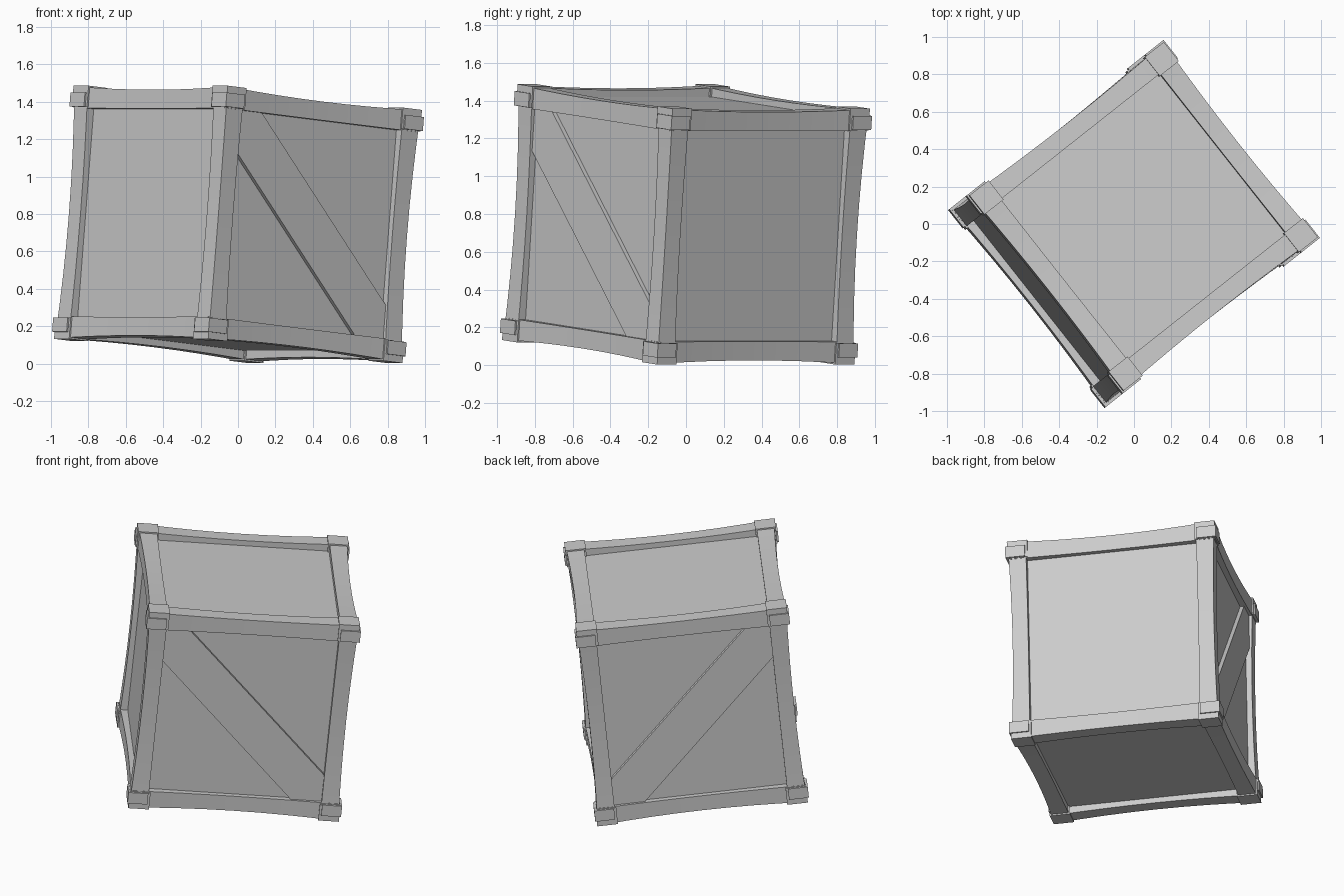
import bpy, bmesh, math
from mathutils import Matrix, Vector
from itertools import product

cube = bpy.data.objects.get("Cube")
if cube:
    bpy.data.objects.remove(cube)

# Single flat material
grey = bpy.data.materials.new("light_grey")
grey.use_nodes = True
colour = (0.6, 0.6, 0.6, 1)
grey.diffuse_color = colour
grey.node_tree.nodes["Principled BSDF"].inputs["Base Color"].default_value = colour

# The crate rests turned and tipped
TILT = (Matrix.Translation((0, 0, 0.745))
        @ Matrix.Rotation(math.radians(38.3), 4, 'Z')
        @ Matrix.Rotation(math.radians(5.6), 4, 'Y'))
HALF = Vector((0.665, 0.665, 0.68))   # half size over the corner caps
BEAM = 0.12
BOW = 0.016


def finish(bm, name):
    bmesh.ops.recalc_face_normals(bm, faces=bm.faces)
    mesh = bpy.data.meshes.new(name)
    bm.to_mesh(mesh)
    bm.free()
    mesh.materials.append(grey)
    obj = bpy.data.objects.new(name, mesh)
    obj.matrix_world = TILT
    bpy.context.collection.objects.link(obj)
    return obj


def box(name, centre, size):
    bm = bmesh.new()
    bmesh.ops.create_cube(bm, size=1)
    for v in bm.verts:
        v.co = Vector(centre) + Vector(a * b for a, b in zip(v.co, size))
    return finish(bm, name)


def beam(name, axis, signs):
    """Edge beam along one axis, bowed slightly inward at its middle."""
    others = [i for i in range(3) if i != axis]
    bm = bmesh.new()
    rings = []
    steps = 8
    for k in range(steps + 1):
        t = 2 * k / steps - 1
        sag = 0.004 + BOW * (1 - t * t)
        ring = []
        for p, q in ((0, 0), (1, 0), (1, 1), (0, 1)):
            co = Vector()
            co[axis] = t * (HALF[axis] - 0.02)
            for i, s, inner in zip(others, signs, (p, q)):
                co[i] = s * (HALF[i] - BEAM if inner else HALF[i] - sag)
            ring.append(bm.verts.new(co))
        rings.append(ring)
    for r, n in zip(rings, rings[1:]):
        for j in range(4):
            bm.faces.new((r[j], r[j - 1], n[j - 1], n[j]))
    bm.faces.new(rings[0])
    bm.faces.new(rings[-1])
    obj = finish(bm, name)
    for poly in obj.data.polygons:
        poly.use_smooth = True
    obj.data.set_sharp_from_angle(angle=math.radians(30))


def brace(name, side):
    """Diagonal board crossing one side panel, ends tucked under the frame."""
    e, low, high = 0.575, -0.21, 0.165
    outline = [(-e, e), (-e, e + low), (e + low, -e),
               (e, -e), (e, high - e), (high - e, e)]
    bm = bmesh.new()
    face = bm.faces.new([bm.verts.new((u, side * 0.59, v)) for u, v in outline])
    out = bmesh.ops.extrude_face_region(bm, geom=[face])["geom"]
    moved = [g for g in out if isinstance(g, bmesh.types.BMVert)]
    bmesh.ops.translate(bm, verts=moved, vec=(0, side * 0.045, 0))
    finish(bm, name)


# Recessed panels as one inner body
box("panels", (0, 0, 0), [2 * (h - 0.055) for h in HALF])

# Twelve frame beams
for axis, kind in enumerate(("long_beam", "cross_beam", "post")):
    for signs in product((-1, 1), repeat=2):
        beam(kind, axis, signs)

# Corner caps and the collars just inside their ends
for sx, sy, sz in product((-1, 1), repeat=3):
    sign = (sx, sy, sz)
    cap = Vector((0.13, 0.13, 0.115))
    box("corner_cap", [s * (h - c / 2) for s, h, c in zip(sign, HALF, cap)], cap)
    box("corner_collar", (sx * 0.612, sy * 0.612, sz * 0.605), (0.125, 0.125, 0.075))

# Diagonal braces on two opposite sides
for side in (-1, 1):
    brace("diagonal_brace", side)
